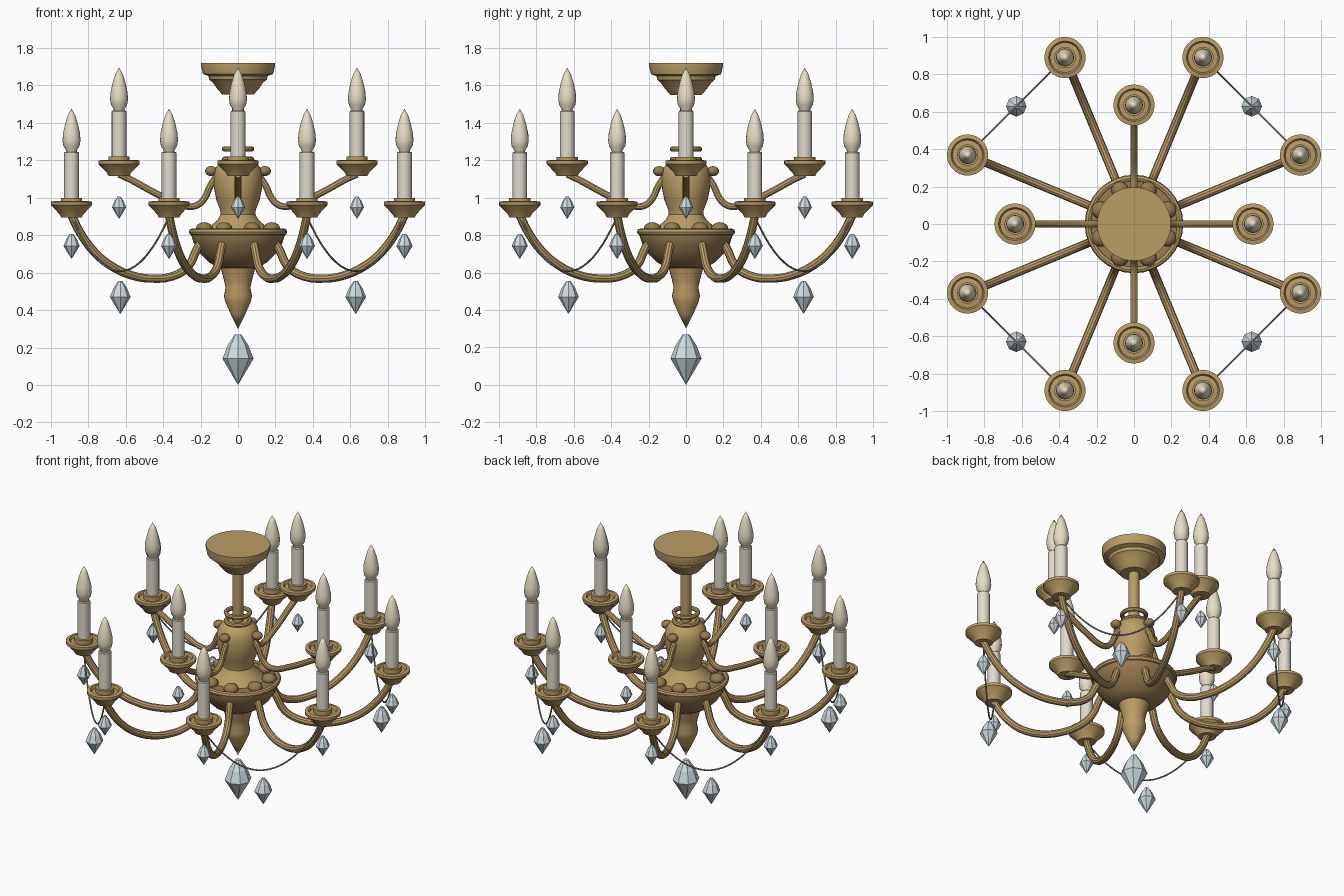
import bpy, bmesh, math
from mathutils import Vector, Matrix

if "Cube" in bpy.data.objects:
    bpy.data.objects.remove(bpy.data.objects["Cube"])

def material(name, rgb):
    m = bpy.data.materials.new(name)
    m.diffuse_color = (*rgb, 1)
    m.use_nodes = True
    m.node_tree.nodes["Principled BSDF"].inputs["Base Color"].default_value = m.diffuse_color
    return m

BRASS = material("brass", (0.50, 0.34, 0.13))
DARK = material("dark_brass", (0.31, 0.20, 0.08))
WAX = material("wax", (0.75, 0.71, 0.61))
GLOW = material("bulb_glass", (0.80, 0.73, 0.55))
GLASS = material("crystal_glass", (0.62, 0.72, 0.76))
WIRE = material("wire_grey", (0.30, 0.30, 0.30))

def finish(me, mat, smooth):
    me.materials.append(mat)
    for p in me.polygons:
        p.use_smooth = smooth
    if smooth:
        me.set_sharp_from_angle(angle=math.radians(32))
    return me

def lathe(name, profile, mat, n=32, smooth=True):
    """Mesh revolved about z from (radius, height) points."""
    bm = bmesh.new()
    rings = []
    for r, z in profile:
        if r == 0:
            rings.append([bm.verts.new((0, 0, z))] * n)
        else:
            rings.append([bm.verts.new((r * math.cos(2 * math.pi * i / n),
                                        r * math.sin(2 * math.pi * i / n), z)) for i in range(n)])
    for a, b in zip(rings, rings[1:]):
        for i in range(n):
            j = (i + 1) % n
            bm.faces.new(list(dict.fromkeys((a[i], a[j], b[j], b[i]))))
    bmesh.ops.recalc_face_normals(bm, faces=bm.faces[:])
    me = bpy.data.meshes.new(name)
    bm.to_mesh(me)
    bm.free()
    return finish(me, mat, smooth)

def tube(name, points, radius, mat, res=3, bevel=3):
    """Round tube mesh along a smooth path."""
    cu = bpy.data.curves.new(name, 'CURVE')
    cu.dimensions = '3D'
    cu.bevel_depth, cu.bevel_resolution, cu.resolution_u = radius, bevel, res
    cu.use_fill_caps = True
    sp = cu.splines.new('BEZIER')
    sp.bezier_points.add(len(points) - 1)
    for bp, p in zip(sp.bezier_points, points):
        bp.co = p
        bp.handle_left_type = bp.handle_right_type = 'AUTO'
    ob = bpy.data.objects.new(name, cu)
    bpy.context.collection.objects.link(ob)
    dg = bpy.context.evaluated_depsgraph_get()
    me = bpy.data.meshes.new_from_object(ob.evaluated_get(dg))
    bpy.data.objects.remove(ob)
    me.materials.clear()
    return finish(me, mat, True)

def knob_mesh(name, r, h):
    bm = bmesh.new()
    bmesh.ops.create_uvsphere(bm, u_segments=14, v_segments=8, radius=1,
                              matrix=Matrix.Diagonal((r, r, h, 1)))
    me = bpy.data.meshes.new(name)
    bm.to_mesh(me)
    bm.free()
    return finish(me, DARK, True)

def place(name, me, loc=(0, 0, 0), rot=0):
    ob = bpy.data.objects.new(name, me)
    ob.location = loc
    ob.rotation_euler.z = rot
    bpy.context.collection.objects.link(ob)

def polar(r, a, z):
    return Vector((r * math.cos(a), r * math.sin(a), z))

def crystal(name, r, h):
    """Eight-sided drop, tip at z = 0."""
    return lathe(name, [(0, 0), (r, 0.52 * h), (0.66 * r, 0.79 * h), (0.2 * r, h), (0, h)],
                 GLASS, 8, False)

# Ceiling canopy and rod
place("ceiling_canopy", lathe("ceiling_canopy", [
    (0, 1.72), (0.197, 1.72), (0.197, 1.70), (0.187, 1.66), (0.158, 1.65), (0.153, 1.63),
    (0.135, 1.615), (0.11, 1.58), (0.083, 1.55), (0, 1.55)], BRASS))
place("rod", lathe("rod", [(0, 1.56), (0.033, 1.56), (0.033, 1.17), (0, 1.17)], BRASS, 16))

# Collar rings
def ring(name, R, r, z):
    prof = [(R + r * math.cos(k * math.pi / 4), z + r * math.sin(k * math.pi / 4)) for k in range(9)]
    place(name, lathe(name, prof, BRASS))
ring("upper_ring", 0.073, 0.014, 1.26)
ring("lower_ring", 0.073, 0.014, 1.205)

# Vase-shaped central body
place("central_body", lathe("central_body", [
    (0, 1.205), (0.075, 1.205), (0.10, 1.185), (0.122, 1.155), (0.13, 1.11), (0.128, 1.05),
    (0.115, 0.985), (0.095, 0.935), (0.093, 0.91), (0.11, 0.88), (0.145, 0.85), (0.17, 0.82),
    (0, 0.82)], BRASS))

# Bowl, rim and finial
place("bowl", lathe("bowl", [
    (0, 0.825), (0.25, 0.825), (0.25, 0.80), (0.235, 0.755), (0.20, 0.70), (0.155, 0.655),
    (0.105, 0.625), (0, 0.625)], DARK))
ring("bowl_rim", 0.245, 0.018, 0.817)
place("finial", lathe("finial", [
    (0, 0.64), (0.098, 0.64), (0.09, 0.615), (0.075, 0.56), (0.066, 0.52), (0.075, 0.475),
    (0.068, 0.445), (0.04, 0.38), (0, 0.30)], BRASS, 24))
place("bottom_crystal", crystal("bottom_crystal", 0.083, 0.27))

# Shared candle parts, heights measured from the dish underside
dish = lathe("dish", [
    (0, 0), (0.055, 0), (0.065, 0.018), (0.095, 0.05), (0.11, 0.065), (0.11, 0.083),
    (0.088, 0.087), (0.08, 0.072), (0.057, 0.075), (0.057, 0.104), (0, 0.104)], BRASS, 28)
candle = lathe("candle", [(0, 0.09), (0.039, 0.09), (0.039, 0.345), (0.034, 0.35), (0, 0.35)], WAX, 20)
flame = lathe("flame_bulb", [
    (0, 0.345), (0.027, 0.345), (0.03, 0.36), (0.043, 0.38), (0.048, 0.41), (0.045, 0.45),
    (0.034, 0.50), (0.02, 0.545), (0, 0.58)], GLOW, 20)

# Two tiers: arm path (radius, height), tube radius, dish height, drop size, joint knob
def tier(label, count, start, path, thick, base, drop, drop_z, knob, knob_r, knob_z):
    arm = tube(label + "_arm", [(r, 0, z) for r, z in path], thick, BRASS)
    R = path[-1][0]
    for k in range(count):
        a = start + 2 * math.pi * k / count
        place(label + "_arm", arm, rot=a)
        p = polar(R, a, base)
        for part, me in (("dish", dish), ("candle", candle), ("flame_bulb", flame)):
            place(f"{label}_{part}", me, p)
        place(label + "_crystal", drop, polar(R, a, drop_z))
        place(label + "_knob", knob, polar(knob_r, a, knob_z))

tier("lower", 8, math.pi / 8,
     [(0.20, 0.78), (0.235, 0.73), (0.29, 0.63), (0.38, 0.58), (0.50, 0.568), (0.62, 0.587),
      (0.74, 0.64), (0.83, 0.71), (0.91, 0.81), (0.962, 0.905)],
     0.023, 0.895, crystal("lower_drop", 0.043, 0.135), 0.672,
     knob_mesh("lower_knob", 0.046, 0.034), 0.195, 0.835)
tier("upper", 4, 0,
     [(0.11, 1.12), (0.15, 1.06), (0.18, 0.995), (0.225, 0.957), (0.28, 0.955), (0.37, 0.99),
      (0.48, 1.045), (0.57, 1.095), (0.635, 1.125)],
     0.019, 1.115, crystal("upper_drop", 0.038, 0.12), 0.886,
     knob_mesh("upper_knob", 0.034, 0.027), 0.143, 1.142)

# Sagging swags between lower arm pairs, each with a hanging crystal
swag_drop = crystal("swag_drop", 0.055, 0.176)
half = 0.962 * math.sin(math.pi / 8)
mid = 0.962 * math.cos(math.pi / 8)
swag = tube("swag", [(mid, half * t / 5, 0.608 + 0.29 * (t / 5) ** 2) for t in range(-5, 6)],
            0.005, WIRE, 2, 1)
for k in range(4):
    a = math.pi / 4 + k * math.pi / 2
    place("swag", swag, rot=a)
    place("swag_crystal", swag_drop, polar(mid, a, 0.378))
